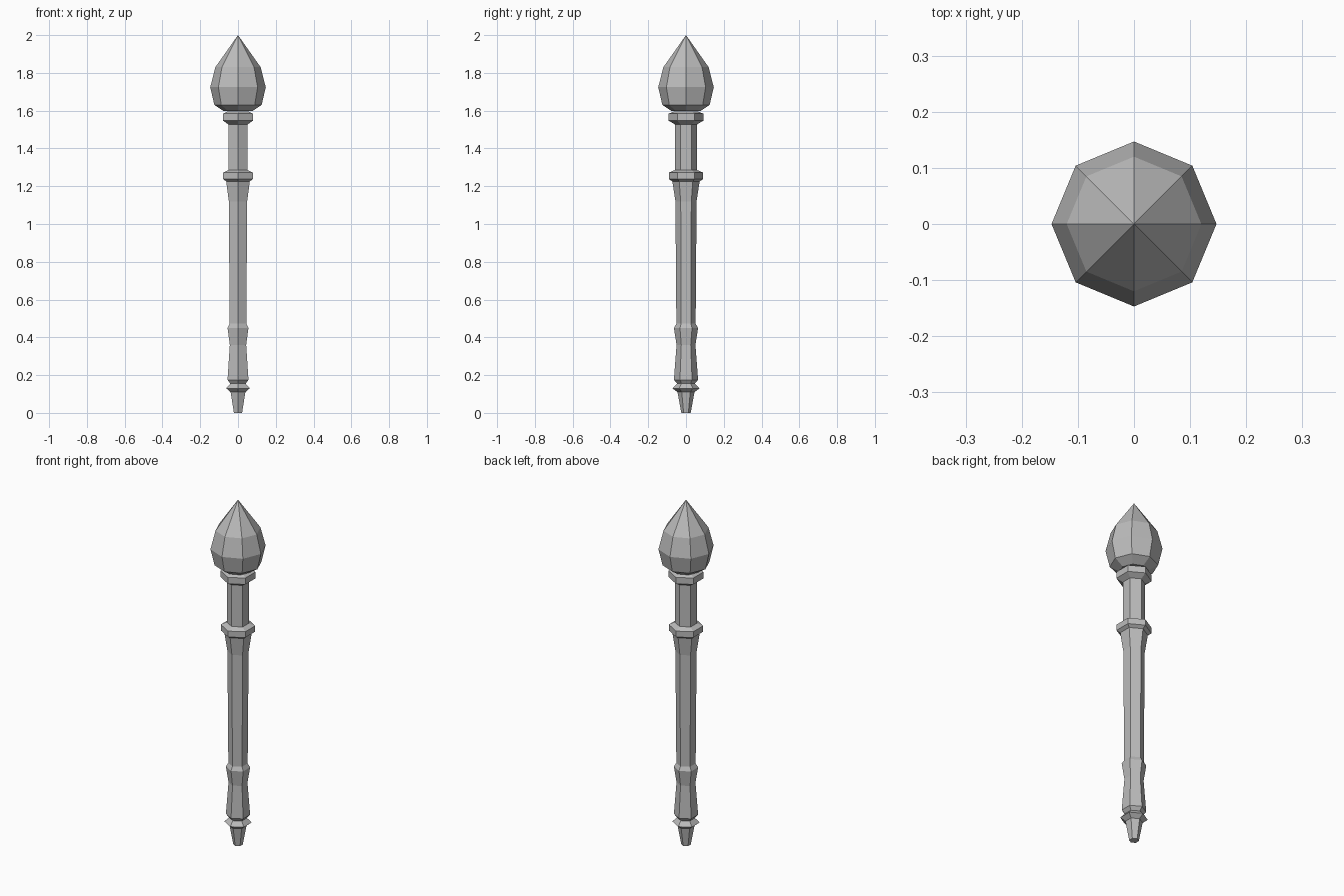
import bpy, bmesh
from math import cos, sin, pi

cube = bpy.data.objects.get("Cube")
if cube:
    bpy.data.objects.remove(cube, do_unlink=True)

grey = bpy.data.materials.new("plain grey")
grey.use_nodes = True
colour = (0.5, 0.5, 0.5, 1)
grey.diffuse_color = colour
grey.node_tree.nodes["Principled BSDF"].inputs["Base Color"].default_value = colour


def turned(name, sides, profile):
    """Faceted lathe: (radius, height) rings from bottom to top, a corner on +y."""
    bm = bmesh.new()
    rings = []
    for r, z in profile:
        if r == 0:
            rings.append([bm.verts.new((0, 0, z))] * sides)
        else:
            angles = [pi / 2 + 2 * pi * i / sides for i in range(sides)]
            rings.append([bm.verts.new((r * cos(a), r * sin(a), z)) for a in angles])
    for low, high in zip(rings, rings[1:]):
        for i in range(sides):
            j = (i + 1) % sides
            corners = [low[i], low[j], high[j], high[i]]
            bm.faces.new(list(dict.fromkeys(corners)))
    for ring in (rings[0], rings[-1]):
        if ring[0] != ring[1]:
            bm.faces.new(ring)
    bmesh.ops.recalc_face_normals(bm, faces=bm.faces)
    mesh = bpy.data.meshes.new(name)
    bm.to_mesh(mesh)
    bm.free()
    mesh.materials.append(grey)
    obj = bpy.data.objects.new(name, mesh)
    bpy.context.collection.objects.link(obj)
    return obj


# Hexagonal handle parts
turned("pommel_tip", 6, [(0.025, 0), (0.045, 0.11)])
turned("pommel_flange", 6, [(0.045, 0.11), (0.072, 0.13), (0.047, 0.155)])
turned("grip", 6, [(0.047, 0.155), (0.064, 0.175), (0.05, 0.36),
                   (0.064, 0.45), (0.051, 0.472)])
turned("shaft", 6, [(0.051, 0.472), (0.056, 1.12), (0.072, 1.225)])
turned("lower_collar", 6, [(0.072, 1.225), (0.091, 1.238), (0.091, 1.272), (0.058, 1.286)])
turned("neck", 6, [(0.058, 1.286), (0.058, 1.527)])
turned("upper_collar", 6, [(0.058, 1.527), (0.092, 1.547), (0.092, 1.584), (0.065, 1.595)])

# Eight-sided pointed head
turned("head", 8, [(0.075, 1.597), (0.125, 1.63), (0.147, 1.724), (0.12, 1.83), (0, 2)])
